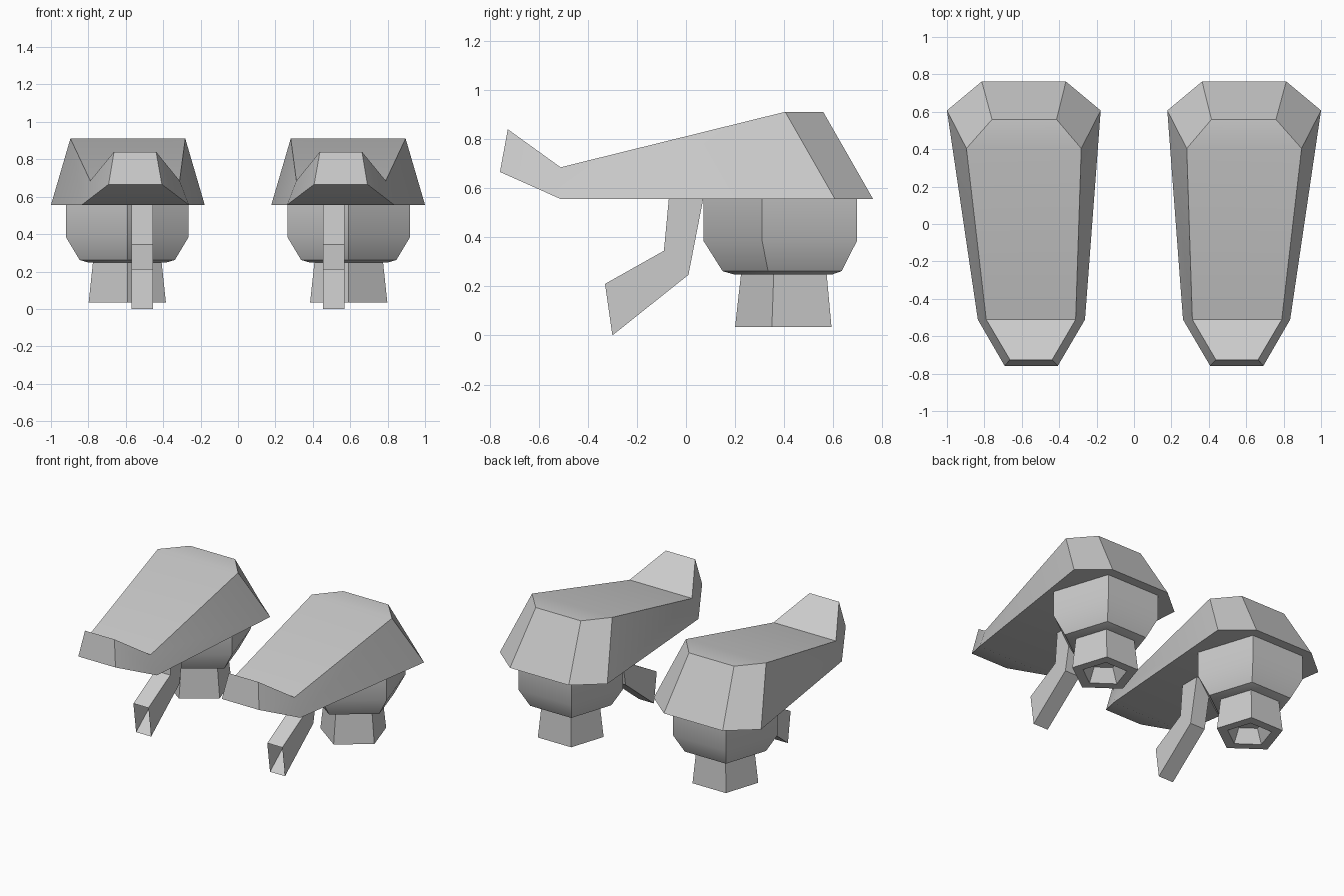
import bpy, bmesh, math

if "Cube" in bpy.data.objects:
    bpy.data.objects.remove(bpy.data.objects["Cube"])


def loft(name, rings, cap_start=True, cap_end=True):
    """Skin equal-length closed rings, then make a mirrored left copy."""
    for side, sx in (("right", 1), ("left", -1)):
        bm = bmesh.new()
        vs = [[bm.verts.new((sx * x, y, z)) for x, y, z in r] for r in rings]
        n = len(rings[0])
        for a, b in zip(vs, vs[1:]):
            for i in range(n):
                j = (i + 1) % n
                bm.faces.new((a[i], a[j], b[j], b[i]))
        if cap_start:
            bm.faces.new(vs[0][::-1])
        if cap_end:
            bm.faces.new(vs[-1])
        bmesh.ops.recalc_face_normals(bm, faces=bm.faces[:])
        me = bpy.data.meshes.new(f"{side}_{name}")
        bm.to_mesh(me)
        bm.free()
        ob = bpy.data.objects.new(me.name, me)
        bpy.context.collection.objects.link(ob)
        bpy.ops.object.select_all(action='DESELECT')
        ob.select_set(True)
        bpy.context.view_layer.objects.active = ob
        bpy.ops.object.shade_smooth_by_angle(angle=math.radians(30))


def section(low, high):
    """Four-point section from (x_in, x_out, y, z) for its low and high edge."""
    (a, b, y0, z0), (c, d, y1, z1) = low, high
    return [(a, y0, z0), (b, y0, z0), (d, y1, z1), (c, y1, z1)]


def pentagon(r, z, cx=0.592, cy=0.417):
    """Five-sided ring with a corner facing the front."""
    angles = [-math.pi / 2 + k * math.tau / 5 for k in range(5)]
    return [(cx + r * math.cos(a), cy + r * math.sin(a), z) for a in angles]


# Faceted cap with upturned front lip
loft("cap", [
    section((0.407, 0.692, -0.758, 0.666), (0.438, 0.663, -0.726, 0.84)),
    section((0.262, 0.835, -0.511, 0.556), (0.312, 0.790, -0.511, 0.685)),
    section((0.178, 1.000, 0.607, 0.556), (0.282, 0.896, 0.404, 0.911)),
    section((0.364, 0.814, 0.762, 0.556), (0.414, 0.759, 0.559, 0.911)),
])

# Five-sided body with chamfered underside
loft("body", [pentagon(0.3455, 0.556), pentagon(0.3455, 0.385),
              pentagon(0.268, 0.262), pentagon(0.223, 0.249),
              pentagon(0.17, 0.249)],
     cap_start=False)

# Flared nozzle with recessed mouth
loft("nozzle", [pentagon(0.193, 0.249), pentagon(0.217, 0.035),
                pentagon(0.145, 0.035), pentagon(0.10, 0.13)],
     cap_start=False)

# Bent front arm, open at its tip
arm = ((0.07, 0.556, -0.07, 0.556),
       (0.01, 0.247, -0.09, 0.345),
       (-0.30, 0.0, -0.33, 0.21))
loft("arm", [section((0.455, 0.57, y0, z0), (0.455, 0.57, y1, z1))
             for y0, z0, y1, z1 in arm],
     cap_start=False, cap_end=False)
